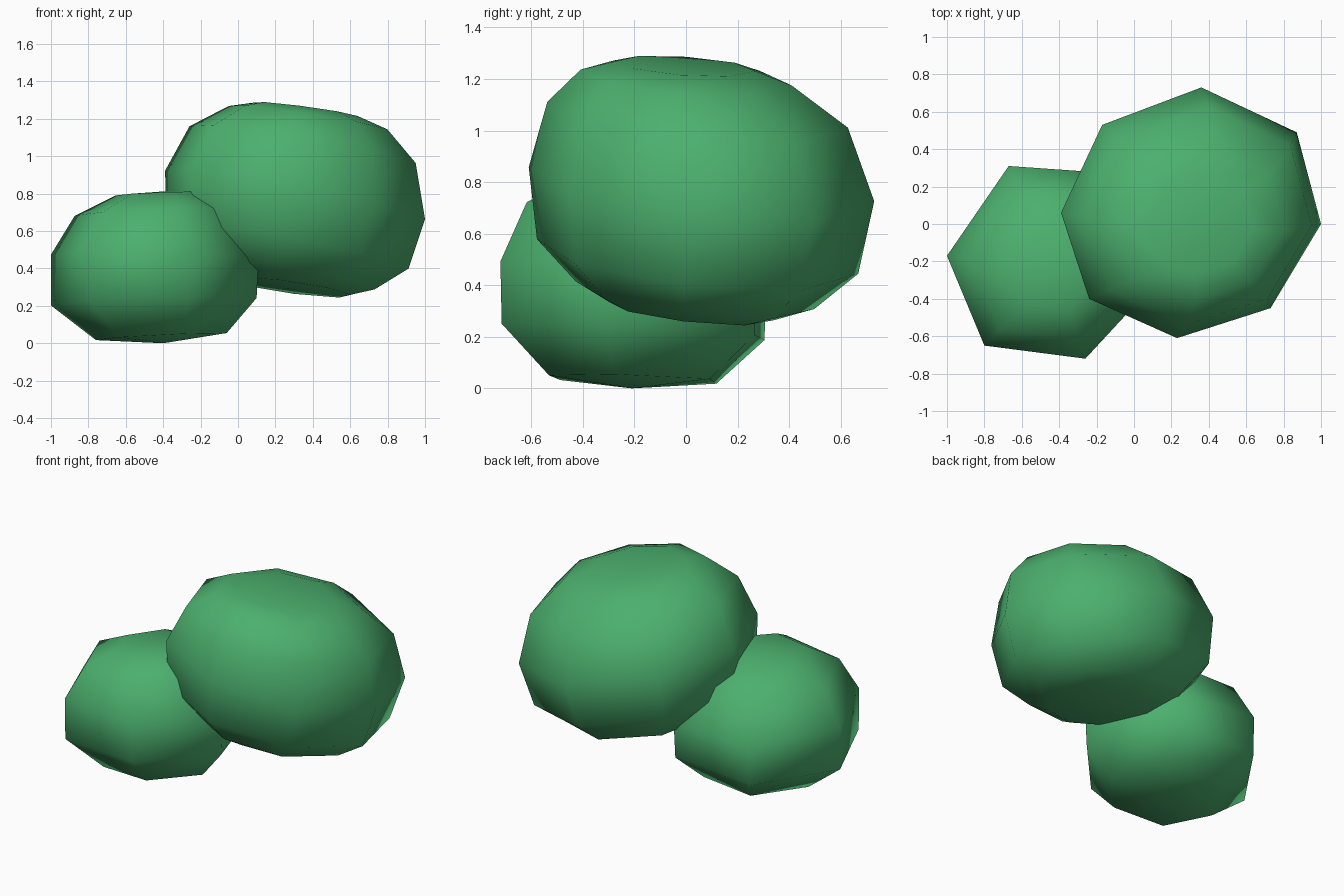
import bpy
import bmesh

if "Cube" in bpy.data.objects:
    bpy.data.objects.remove(bpy.data.objects["Cube"])

green = bpy.data.materials.new("leaf green")
green.diffuse_color = (0.072, 0.434, 0.156, 1.0)
green.use_nodes = True
green.node_tree.nodes["Principled BSDF"].inputs["Base Color"].default_value = green.diffuse_color


def make_blob(name, outline, centre, rings, bottom, top):
    """Loft a closed blob: each ring is the outline scaled, shifted and tilted.
    ring = (centre x, centre y, centre z, scale, slope along x, slope along y)"""
    bm = bmesh.new()
    loops = []
    for cx, cy, cz, s, sx, sy in rings:
        loop = []
        for x, y in outline:
            dx, dy = (x - centre[0]) * s, (y - centre[1]) * s
            loop.append(bm.verts.new((cx + dx, cy + dy, cz + sx * dx + sy * dy)))
        loops.append(loop)
    n = len(outline)
    for a, b in zip(loops, loops[1:]):
        for i in range(n):
            j = (i + 1) % n
            bm.faces.new((a[i], a[j], b[j], b[i]))
    # Poles
    for loop, pole in ((loops[0], bottom), (loops[-1], top)):
        p = bm.verts.new(pole)
        for i in range(n):
            bm.faces.new((loop[i], loop[(i + 1) % n], p))
    bmesh.ops.recalc_face_normals(bm, faces=bm.faces)
    for f in bm.faces:
        f.smooth = True
    mesh = bpy.data.meshes.new(name)
    bm.to_mesh(mesh)
    bm.free()
    mesh.materials.append(green)
    ob = bpy.data.objects.new(name, mesh)
    bpy.context.collection.objects.link(ob)
    return ob


# Large upper clump, eight-sided and leaning to the right and back
make_blob(
    "large_foliage",
    [(1.0, 0.0), (0.87, 0.49), (0.36, 0.73), (-0.17, 0.53),
     (-0.39, 0.06), (-0.24, -0.40), (0.23, -0.61), (0.73, -0.45)],
    (0.305, 0.06),
    [(0.27, 0.02, 0.30, 0.48, -0.13, -0.10),
     (0.25, 0.035, 0.36, 0.69, -0.16, -0.10),
     (0.265, 0.045, 0.51, 0.93, -0.18, -0.09),
     (0.305, 0.06, 0.79, 1.0, -0.19, -0.08),
     (0.345, 0.045, 1.06, 0.87, -0.165, -0.07),
     (0.375, 0.00, 1.205, 0.61, -0.15, -0.06),
     (0.36, 0.00, 1.25, 0.40, -0.13, -0.06)],
    (0.27, 0.02, 0.29), (0.35, 0.0, 1.255))

# Small lower clump, six-sided
make_blob(
    "small_foliage",
    [(0.11, -0.32), (-0.10, 0.27), (-0.67, 0.31),
     (-1.0, -0.17), (-0.80, -0.65), (-0.26, -0.72)],
    (-0.445, -0.21),
    [(-0.41, -0.21, 0.035, 0.63, 0.05, -0.03),
     (-0.45, -0.21, 0.22, 0.99, 0.03, -0.05),
     (-0.445, -0.21, 0.465, 1.0, -0.02, -0.06),
     (-0.44, -0.22, 0.70, 0.78, 0.04, -0.04),
     (-0.42, -0.24, 0.80, 0.42, 0.04, -0.03)],
    (-0.40, -0.21, 0.0), (-0.42, -0.24, 0.81))
